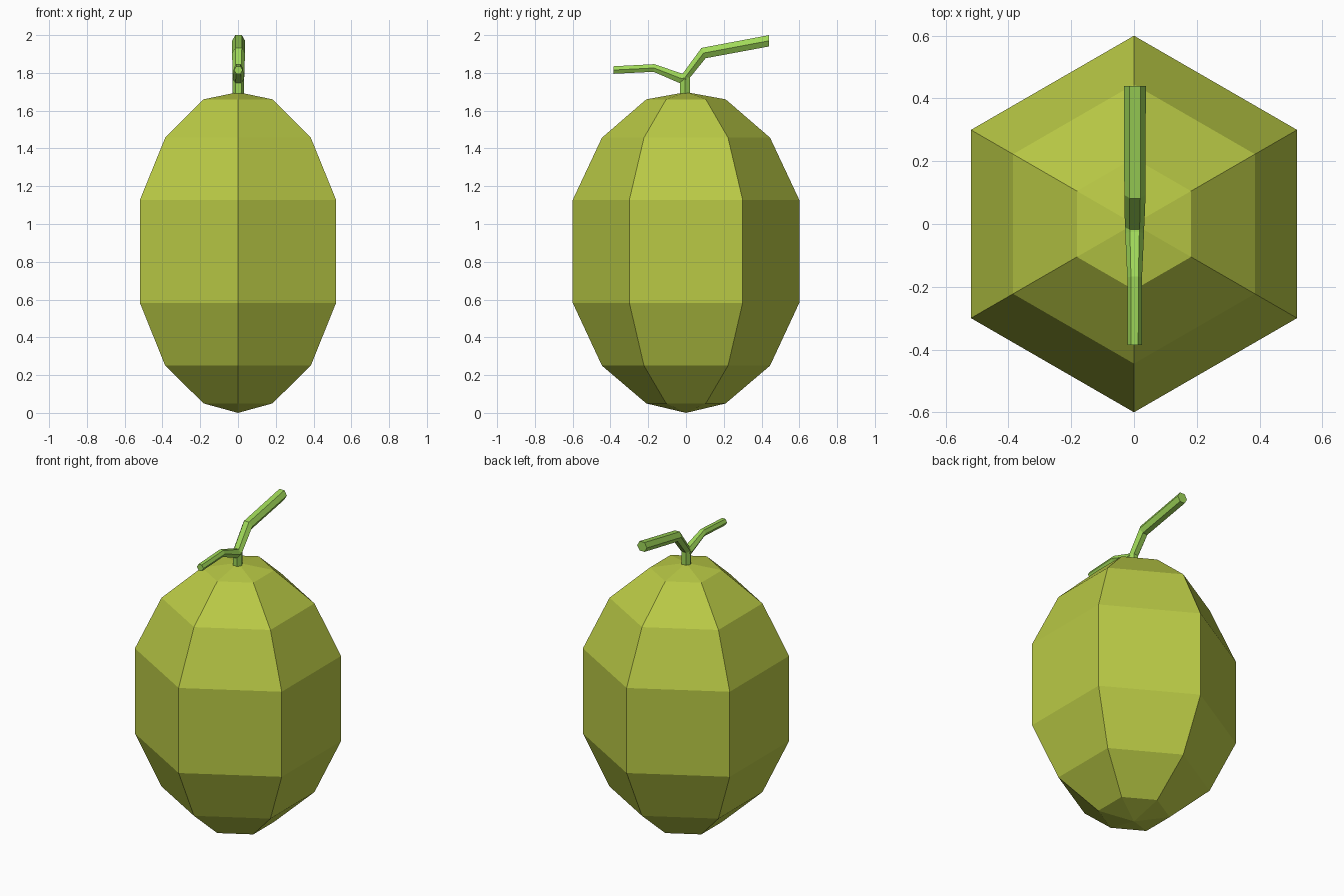
import bpy, bmesh, math
from mathutils import Vector

if "Cube" in bpy.data.objects:
    bpy.data.objects.remove(bpy.data.objects["Cube"])


def material(name, color):
    m = bpy.data.materials.new(name)
    m.diffuse_color = (*color, 1)
    m.use_nodes = True
    m.node_tree.nodes["Principled BSDF"].inputs["Base Color"].default_value = m.diffuse_color
    return m


def loft(bm, rings, cap_start=True, cap_end=True):
    """Bridge equal-sized rings of points into a tube."""
    loops = [[bm.verts.new(p) for p in r] for r in rings]
    for a, b in zip(loops, loops[1:]):
        n = len(a)
        for i in range(n):
            bm.faces.new((a[i], a[(i + 1) % n], b[(i + 1) % n], b[i]))
    if cap_start:
        bm.faces.new(loops[0][::-1])
    if cap_end:
        bm.faces.new(loops[-1])
    return loops


def finish(bm, name, mat):
    bmesh.ops.recalc_face_normals(bm, faces=bm.faces)
    me = bpy.data.meshes.new(name)
    bm.to_mesh(me)
    bm.free()
    ob = bpy.data.objects.new(name, me)
    bpy.context.collection.objects.link(ob)
    me.materials.append(mat)
    return ob


def hexagon(center, r, v):
    """Six points around centre, spanned by x and the direction v in the yz plane."""
    c, d = Vector(center), Vector((0, *v)).normalized()
    return [c + Vector((r * math.cos(k * math.pi / 3), 0, 0))
            + d * r * math.sin(k * math.pi / 3) for k in range(6)]


skin = material("yellow_green_skin", (0.49, 0.59, 0.06))
green = material("stem_green", (0.35, 0.69, 0.10))

# Fruit body: six-sided lathe with pointed poles
bm = bmesh.new()
profile = [(0.21, 0.05), (0.445, 0.25), (0.6, 0.583), (0.6, 1.127),
           (0.445, 1.457), (0.21, 1.66)]
rings = [[(r * math.sin(k * math.pi / 3), r * math.cos(k * math.pi / 3), z)
          for k in range(6)] for r, z in profile]
loops = loft(bm, rings, False, False)
for loop, z in ((loops[0], 0.0), (loops[-1], 1.698)):
    pole = bm.verts.new((0, 0, z))
    for i in range(6):
        bm.faces.new((loop[i], loop[(i + 1) % 6], pole))
finish(bm, "fruit_body", skin)

# Main stem, bending back
bm = bmesh.new()
loft(bm, [hexagon((0.002, -0.006, 1.64), 0.03, (-1, 0)),
          hexagon((0.002, -0.006, 1.775), 0.031, (-1, 0)),
          hexagon((0.003, 0.093, 1.905), 0.034, (-0.4, 1)),
          hexagon((0.003, 0.44, 1.97), 0.0346, (0, 1))])
finish(bm, "main_stem", green)

# Side twig, reaching forward
bm = bmesh.new()
loft(bm, [hexagon((0.002, 0.0, 1.768), 0.03, (0.2, 1)),
          hexagon((0.002, -0.03, 1.772), 0.03, (0.2, 1)),
          hexagon((0.002, -0.17, 1.826), 0.0235, (0.1, 1)),
          hexagon((0.002, -0.385, 1.815), 0.023, (0, 1))])
finish(bm, "side_twig", green)
